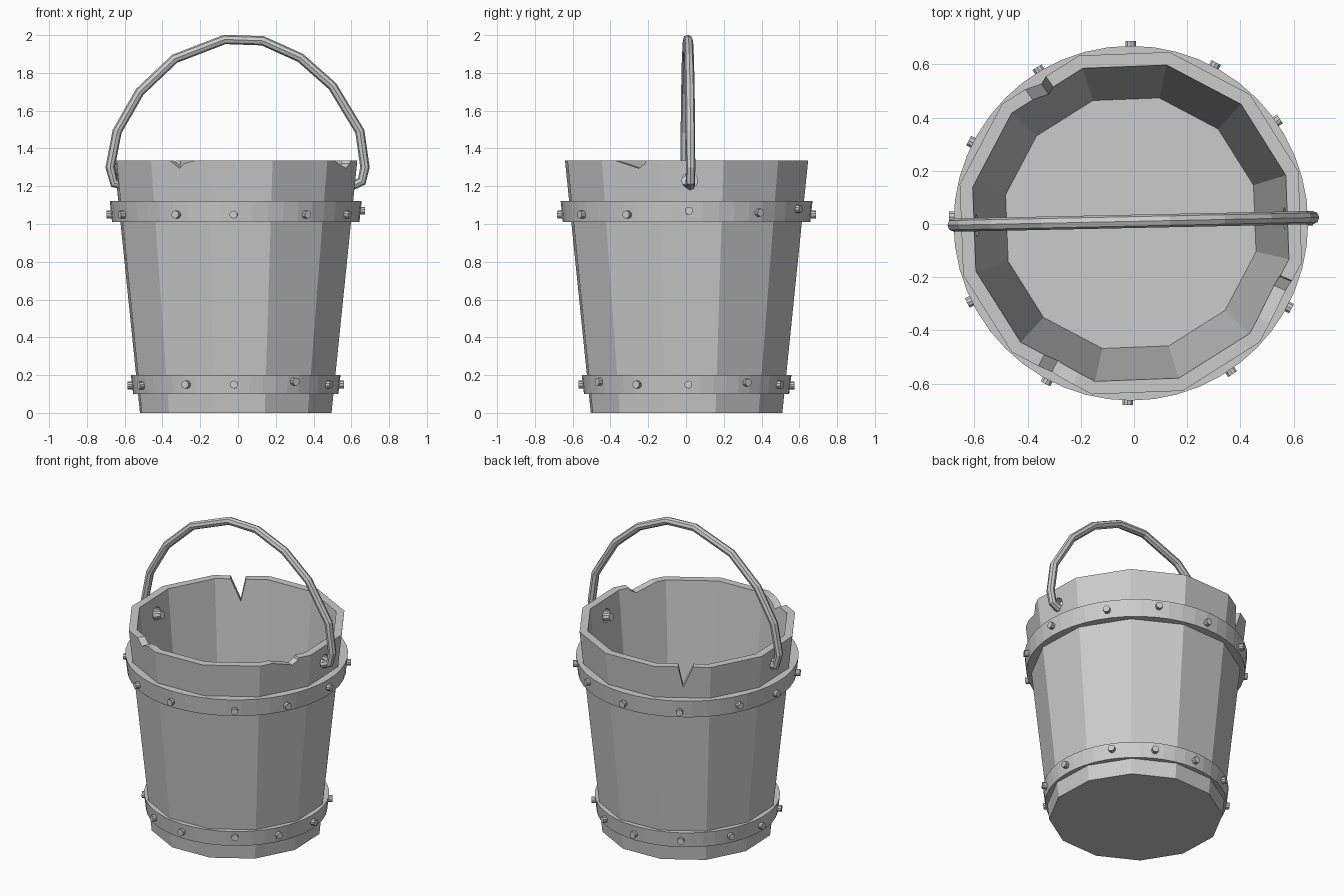
import bpy, bmesh, math
from mathutils import Vector, Matrix

if "Cube" in bpy.data.objects:
    bpy.data.objects.remove(bpy.data.objects["Cube"])

CX, CY = -0.012, 0.003  # bucket axis


def make_object(name, bm):
    bmesh.ops.recalc_face_normals(bm, faces=bm.faces[:])
    me = bpy.data.meshes.new(name)
    bm.to_mesh(me)
    bm.free()
    ob = bpy.data.objects.new(name, me)
    bpy.context.collection.objects.link(ob)
    return ob


def lathe(name, profile, sides, phase=0.0, loop=False):
    """Revolve (radius, z) points; open profiles get capped at both ends."""
    bm = bmesh.new()
    rings = []
    for r, z in profile:
        angs = [math.radians(phase) + 2 * math.pi * i / sides for i in range(sides)]
        rings.append([bm.verts.new((CX + r * math.cos(a), CY + r * math.sin(a), z)) for a in angs])
    pairs = list(zip(rings, rings[1:]))
    if loop:
        pairs.append((rings[-1], rings[0]))
    else:
        bm.faces.new(rings[0])
        bm.faces.new(rings[-1])
    for a, b in pairs:
        for i in range(sides):
            j = (i + 1) % sides
            bm.faces.new((a[i], a[j], b[j], b[i]))
    return make_object(name, bm)


def cut(target, cutter):
    mod = target.modifiers.new(cutter.name, 'BOOLEAN')
    mod.operation = 'DIFFERENCE'
    mod.solver = 'EXACT'
    mod.object = cutter
    bpy.context.view_layer.objects.active = target
    bpy.ops.object.modifier_apply(modifier=mod.name)
    bpy.data.objects.remove(cutter)


def chip(angle, profile):
    """Wedge pointing outwards, profile in (tangent, z)."""
    a = math.radians(angle)
    out = Vector((math.cos(a), math.sin(a), 0))
    tan = Vector((-math.sin(a), math.cos(a), 0))
    bm = bmesh.new()
    ends = []
    for r in (0.5, 0.8):
        ends.append([bm.verts.new(Vector((CX, CY, z)) + out * r + tan * u) for u, z in profile])
    bm.faces.new(ends[0])
    bm.faces.new(ends[1])
    n = len(profile)
    for i in range(n):
        j = (i + 1) % n
        bm.faces.new((ends[0][i], ends[0][j], ends[1][j], ends[1][i]))
    return make_object("chip_cutter", bm)


def cylinder(bm, centre, direction, radius, depth, sides):
    rot = Vector(direction).to_track_quat('Z', 'Y').to_matrix().to_4x4()
    bmesh.ops.create_cone(bm, cap_ends=True, segments=sides, radius1=radius, radius2=radius,
                          depth=depth, matrix=Matrix.Translation(centre) @ rot)


# Twelve-sided hollow body
body = lathe("bucket_body", [(0.52, 0), (0.66, 1.335), (0.61, 1.335), (0.483, 0.1)], 12, 17.2)

# Broken notches in the rim
cut(body, chip(124.5, [(-0.055, 1.36), (-0.02, 1.195), (0.052, 1.36)]))
cut(body, chip(242, [(-0.06, 1.36), (-0.055, 1.335), (0, 1.295), (0.03, 1.32), (0.09, 1.335), (0.1, 1.36)]))
cut(body, chip(-23.5, [(-0.14, 1.36), (-0.135, 1.335), (0, 1.295), (0.04, 1.32), (0.05, 1.36)]))

# Handle holes
for x, y in ((-0.62, -0.005), (0.6, 0.02)):
    bm = bmesh.new()
    cylinder(bm, (x, y, 1.23), (1, 0, 0), 0.042, 0.3, 12)
    cut(body, make_object("hole_cutter", bm))

# Metal bands
lathe("upper_band", [(0.655, 1.01), (0.667, 1.122), (0.615, 1.122), (0.605, 1.01)], 48, loop=True)
lathe("lower_band", [(0.543, 0.1), (0.555, 0.2), (0.515, 0.2), (0.505, 0.1)], 48, loop=True)

# Rivets, slightly uneven around each band
angles = [1, 35, 62, 90, 121, 153, 178, 206, 242, 269, 304, 332]
upper_dz = [.02, .01, .03, 0, 0, .01, 0, 0, 0, 0, 0, 0]
lower_dz = [0, .01, 0, -.005, 0, 0, -.005, -.005, 0, 0, .015, 0]
for name, r, z, offsets in (("upper_rivets", 0.662, 1.05, upper_dz), ("lower_rivets", 0.55, 0.15, lower_dz)):
    bm = bmesh.new()
    for ang, dz in zip(angles, offsets):
        d = Vector((math.cos(math.radians(ang)), math.sin(math.radians(ang)), 0))
        cylinder(bm, Vector((CX, CY, z + dz)) + d * r, d, 0.021, 0.045, 10)
    make_object(name, bm)

# Bent wire handle
path = [(-0.55, 1.23), (-0.61, 1.21), (-0.655, 1.215), (-0.677, 1.3), (-0.64, 1.49), (-0.52, 1.70),
        (-0.335, 1.875), (-0.07, 1.977), (0.13, 1.97), (0.33, 1.88), (0.5, 1.73), (0.645, 1.49),
        (0.672, 1.3), (0.655, 1.225), (0.61, 1.205), (0.53, 1.23)]
cu = bpy.data.curves.new("handle", 'CURVE')
cu.dimensions = '3D'
cu.bevel_depth = 0.025
cu.bevel_resolution = 2
cu.use_fill_caps = True
sp = cu.splines.new('POLY')
sp.points.add(len(path) - 1)
for p, (x, z) in zip(sp.points, path):
    p.co = (x, 0.01 + 0.021 * x, z, 1)
sp.use_smooth = False
bpy.context.collection.objects.link(bpy.data.objects.new("handle", cu))
